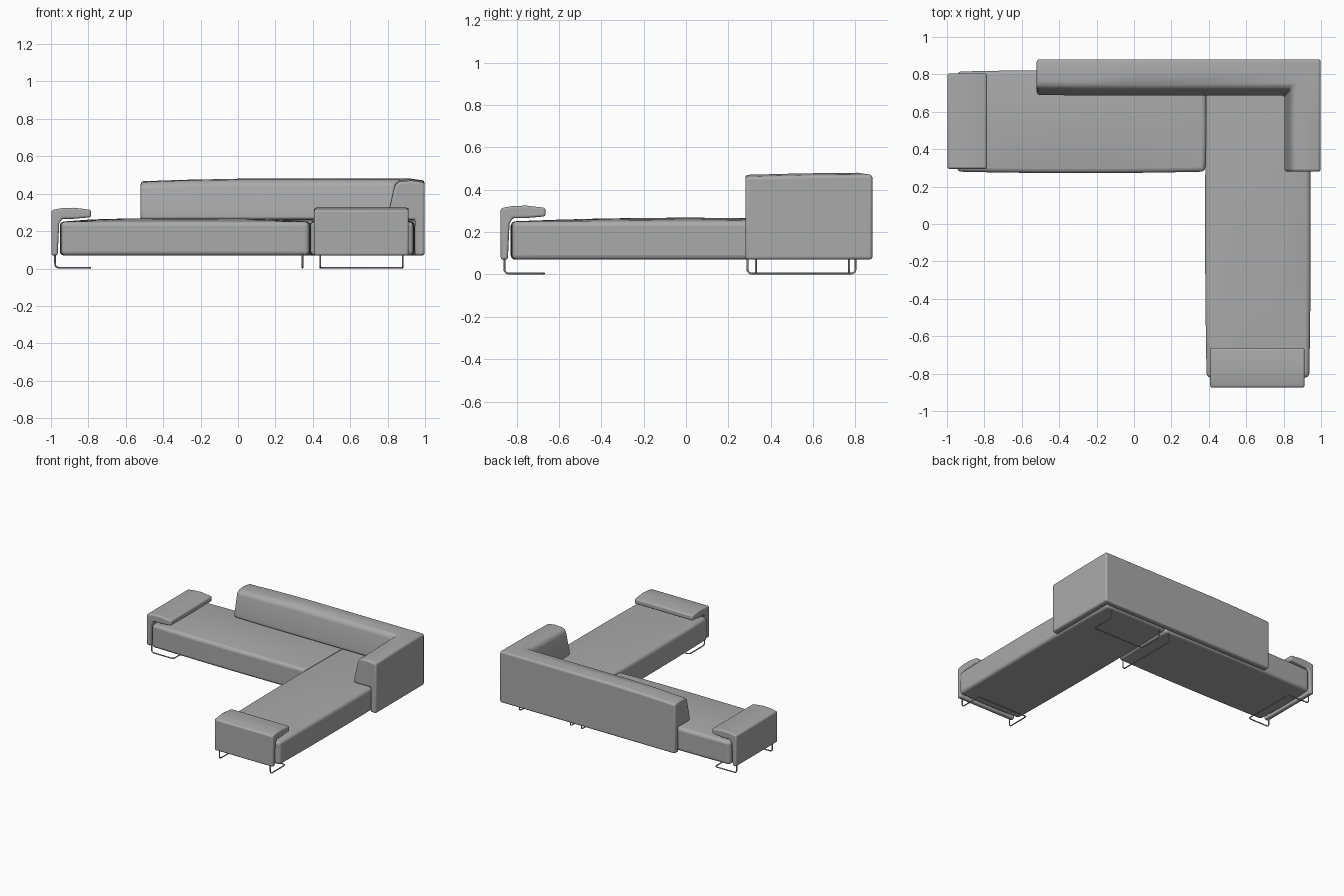
import bpy
import bmesh
from mathutils import Vector

cube = bpy.data.objects.get("Cube")
if cube:
    bpy.data.objects.remove(cube, do_unlink=True)

GREY = (0.4, 0.4, 0.4, 1)
fabric = bpy.data.materials.new("grey_upholstery")
fabric.use_nodes = True
fabric.diffuse_color = GREY
fabric.node_tree.nodes["Principled BSDF"].inputs["Base Color"].default_value = GREY


def finish(name, bm, bevel):
    """Turn a bmesh into a softly bevelled, smooth shaded object."""
    bmesh.ops.recalc_face_normals(bm, faces=bm.faces)
    mesh = bpy.data.meshes.new(name)
    bm.to_mesh(mesh)
    bm.free()
    mesh.materials.append(fabric)
    obj = bpy.data.objects.new(name, mesh)
    bpy.context.collection.objects.link(obj)
    mod = obj.modifiers.new("soft_edges", "BEVEL")
    mod.width = bevel
    mod.segments = 4
    mod.limit_method = "ANGLE"
    mod.angle_limit = 0.6
    bpy.ops.object.select_all(action="DESELECT")
    obj.select_set(True)
    bpy.context.view_layer.objects.active = obj
    bpy.ops.object.shade_smooth_by_angle(angle=0.6)
    return obj


def loft(name, rings, bevel):
    """Skin a row of equal cross-sections and cap both ends."""
    bm = bmesh.new()
    loops = [[bm.verts.new(p) for p in ring] for ring in rings]
    count = len(loops[0])
    for a, b in zip(loops, loops[1:]):
        for i in range(count):
            j = (i + 1) % count
            bm.faces.new((a[i], a[j], b[j], b[i]))
    bm.faces.new(loops[0])
    bm.faces.new(loops[-1])
    return finish(name, bm, bevel)


def cushion(name, low, high, crown=0.018, bulge=0.008):
    """Box with a crowned top and slightly bulging sides."""
    low, high = Vector(low), Vector(high)
    mid, half = (low + high) / 2, (high - low) / 2
    bm = bmesh.new()
    bmesh.ops.create_cube(bm, size=2)
    bmesh.ops.subdivide_edges(bm, edges=bm.edges[:], cuts=7, use_grid_fill=True)
    for v in bm.verts:
        x, y, z = v.co
        v.co = mid + Vector((x * half.x, y * half.y, z * half.z))
        v.co.x += x * bulge * (1 - y * y)
        v.co.y += y * bulge * (1 - x * x)
        if z > 0:
            v.co.z += z * crown * (1 - x ** 4) * (1 - y * y)
    return finish(name, bm, 0.022)


# Seats
cushion("long_seat", (-0.945, 0.28, 0.07), (0.38, 0.815, 0.25))
cushion("chaise_seat", (0.388, -0.82, 0.07), (0.937, 0.815, 0.25))

# Corner backrest: stepped section swept around the mitred corner
OUT_X, OUT_Y = 0.998, 0.88
section = [(0, 0.07), (0, 0.47), (0.07, 0.48), (0.135, 0.475), (0.16, 0.455),
           (0.193, 0.30), (0.193, 0.262), (0.052, 0.262), (0.052, 0.07)]


def drop(z, amount):
    return z - amount if z > 0.4 else z


back_rings = [[(x, OUT_Y - d * k, drop(z, s)) for d, z in section]
              for x, s, k in ((-0.52, 0.014, 0.98), (-0.3, 0.006, 1), (0.0, 0, 1))]
back_rings.append([(OUT_X - d, OUT_Y - d, z) for d, z in section])
back_rings += [[(OUT_X - d, y, drop(z, s)) for d, z in section]
               for y, s in ((0.55, 0.003), (0.28, 0.01))]
loft("corner_backrest", back_rings, 0.014)

# Armrests: upright slab with an overhanging pad
arm_section = [(0, 0.07), (0, 0.312), (0.05, 0.322), (0.12, 0.325), (0.212, 0.314),
               (0.212, 0.274), (0.12, 0.266), (0.058, 0.266), (0.042, 0.24), (0.034, 0.07)]
loft("right_armrest", [[(-0.998 + u, y, z) for u, z in arm_section]
                       for y in (0.295, 0.805)], 0.011)
loft("front_armrest", [[(x, -0.875 + u, z) for u, z in arm_section]
                       for x in (0.407, 0.912)], 0.011)


def wire(name, points, radius=0.022):
    """Bent metal rod with rounded corners."""
    pts = [Vector(p) for p in points]
    path = [pts[0]]
    for a, b, c in zip(pts, pts[1:], pts[2:]):
        start = b + (a - b).normalized() * radius
        end = b + (c - b).normalized() * radius
        for i in range(6):
            t = i / 5
            path.append(start * (1 - t) ** 2 + b * 2 * t * (1 - t) + end * t * t)
    path.append(pts[-1])
    curve = bpy.data.curves.new(name, "CURVE")
    curve.dimensions = "3D"
    curve.bevel_depth = 0.0045
    curve.bevel_resolution = 2
    curve.use_fill_caps = True
    spline = curve.splines.new("POLY")
    spline.points.add(len(path) - 1)
    for sp, p in zip(spline.points, path):
        sp.co = (*p, 1)
    curve.materials.append(fabric)
    obj = bpy.data.objects.new(name, curve)
    bpy.context.collection.objects.link(obj)
    bpy.ops.object.select_all(action="DESELECT")
    obj.select_set(True)
    bpy.context.view_layer.objects.active = obj
    bpy.ops.object.convert(target="MESH")
    bpy.ops.object.shade_smooth_by_angle(angle=0.8)


def sled(outer, inner, a, b, top=0.09, floor=0.0045):
    """Sled leg path as (depth, across, height)."""
    return [(outer, a, top), (outer, a, floor), (inner, a, floor),
            (inner, b, floor), (outer, b, floor), (outer, b, top)]


# Sled legs
wire("right_sled_leg", sled(-0.978, -0.79, 0.33, 0.77))
wire("front_sled_leg", [(x, y, z) for y, x, z in sled(-0.857, -0.67, 0.44, 0.88)])
wire("corner_sled_leg", [(x, y, z) for y, x, z in sled(0.8, 0.61, 0.44, 0.88)])
wire("middle_hoop_leg", [(0.345, 0.29, 0.09), (0.345, 0.29, 0.0045),
                         (0.345, 0.8, 0.0045), (0.345, 0.8, 0.09)])
